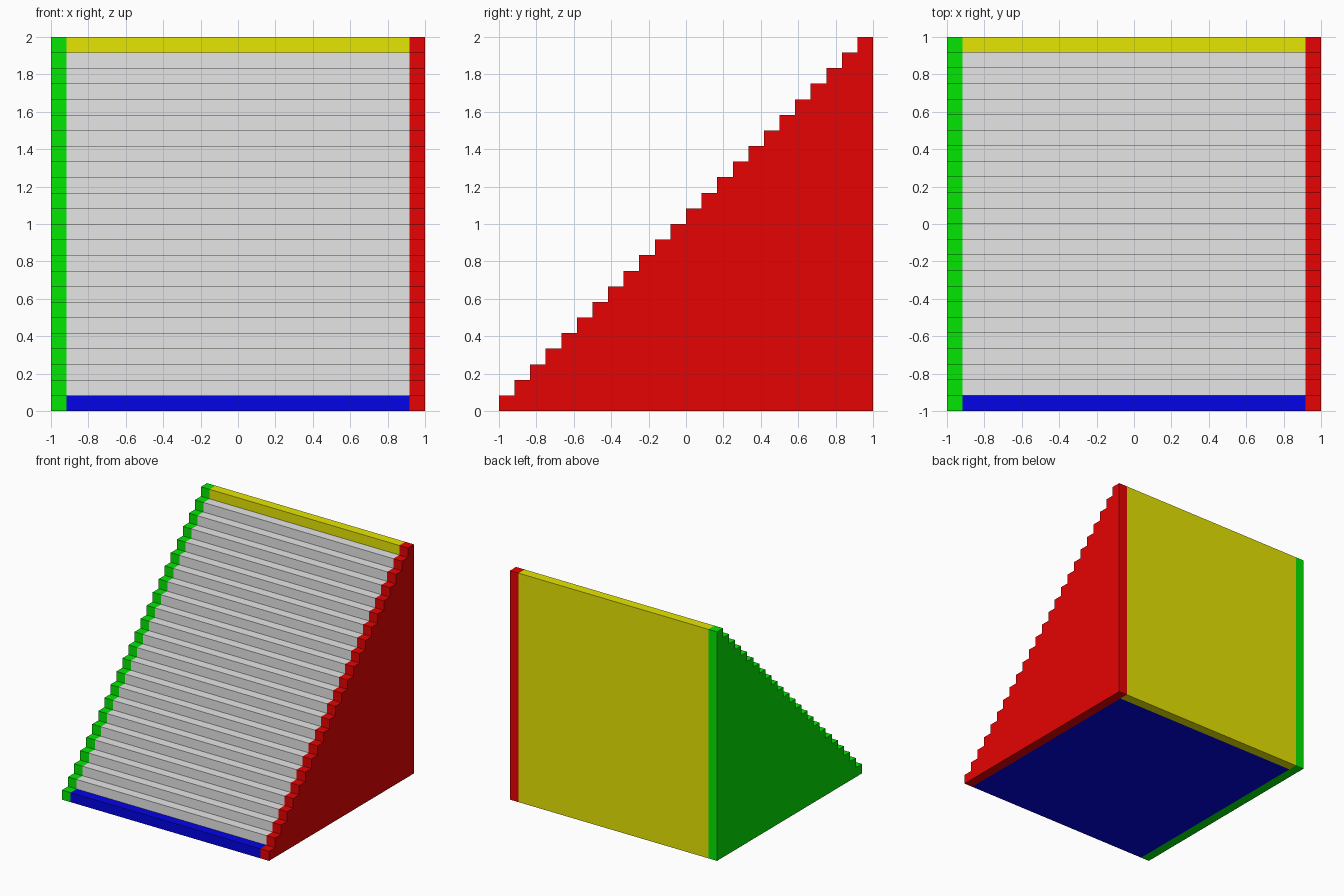
import bpy

if "Cube" in bpy.data.objects:
    bpy.data.objects.remove(bpy.data.objects["Cube"])

N = 24            # steps
S = 2.0 / N       # step size


def material(name, rgb):
    m = bpy.data.materials.new(name)
    m.diffuse_color = (*rgb, 1)
    m.use_nodes = True
    m.node_tree.nodes["Principled BSDF"].inputs["Base Color"].default_value = m.diffuse_color
    return m


HI, LO = 0.787, 0.001
red = material("red", (HI, LO, LO))
green = material("green", (LO, HI, LO))
blue = material("blue", (LO, LO, HI))
yellow = material("yellow", (HI, HI, LO))
grey = material("grey", (HI, HI, HI))


def stair_profile(first, last, base):
    """(y, z) outline of steps first..last standing on height base."""
    pts = [(-1 + (last + 1) * S, base), (-1 + (last + 1) * S, (last + 1) * S)]
    for i in range(last, first - 1, -1):
        y, z = -1 + i * S, (i + 1) * S
        pts += [(y, z), (y, z - S)]
    # close down to the base without repeating a point
    if abs(pts[-1][1] - base) > 1e-6:
        pts.append((pts[-1][0], base))
    return pts


def box_profile(y0, y1, z0, z1):
    return [(y1, z0), (y1, z1), (y0, z1), (y0, z0)]


def extrude(name, profile, x0, x1, mat):
    """Prism of a (y, z) counter-clockwise outline between x0 and x1."""
    n = len(profile)
    verts = [(x, y, z) for x in (x0, x1) for y, z in profile]
    faces = [tuple(reversed(range(n))), tuple(range(n, 2 * n))]
    faces += [(i, (i + 1) % n, n + (i + 1) % n, n + i) for i in range(n)]
    mesh = bpy.data.meshes.new(name)
    mesh.from_pydata(verts, [], faces)
    mesh.materials.append(mat)
    mesh.update()
    bpy.context.collection.objects.link(bpy.data.objects.new(name, mesh))


# Stepped side walls
side = stair_profile(0, N - 1, 0)
extrude("right_side_wall", side, 1 - S, 1, red)
extrude("left_side_wall", side, -1, -1 + S, green)

# Floor slab and back wall between the sides
extrude("floor_slab", box_profile(-1, 1 - S, 0, S), -1 + S, 1 - S, blue)
extrude("back_wall", box_profile(1 - S, 1, 0, 2), -1 + S, 1 - S, yellow)

# Grey staircase filling the middle
extrude("stair_steps", stair_profile(1, N - 2, S), -1 + S, 1 - S, grey)
